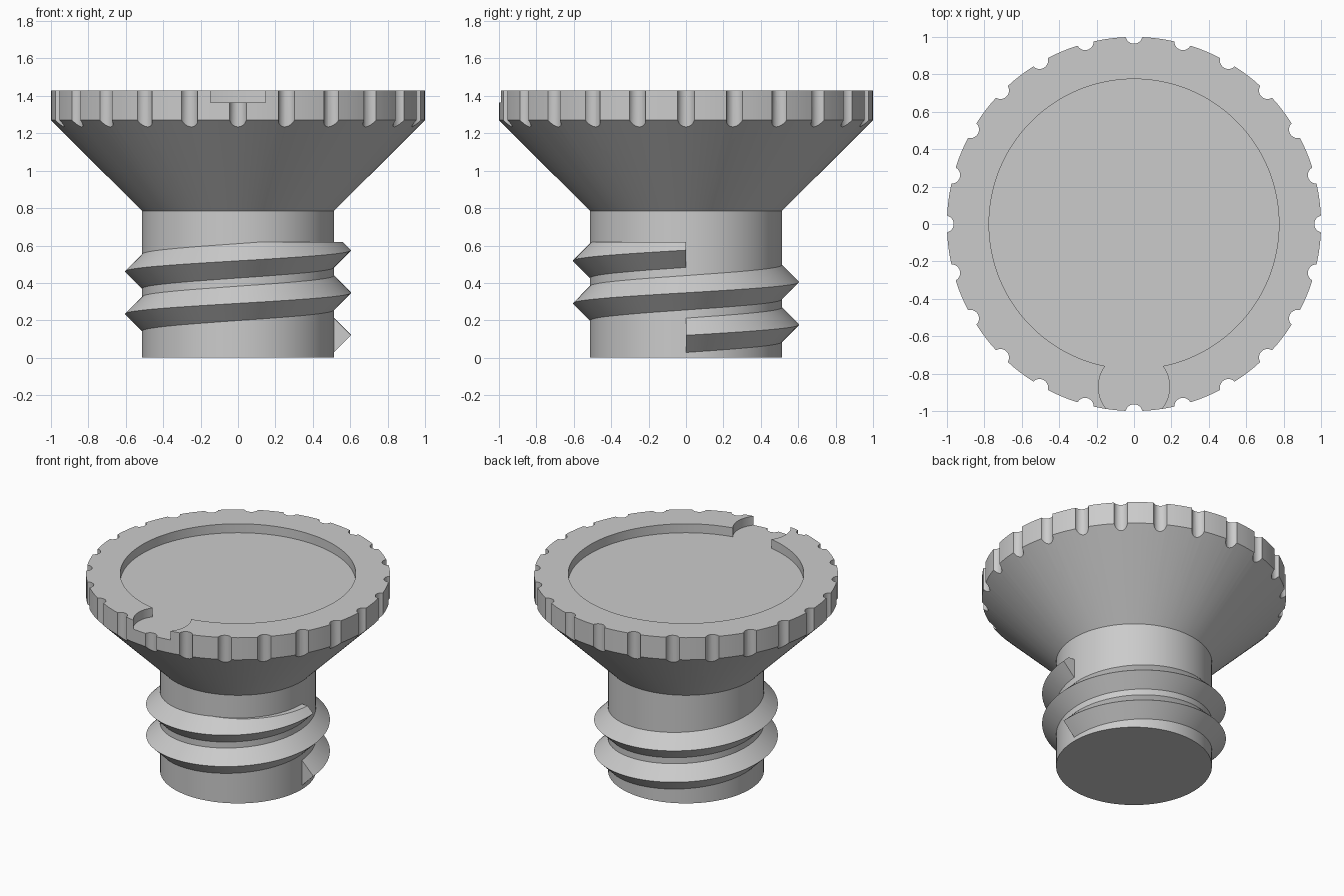
import bpy, bmesh, math
from mathutils import Matrix, Vector

cube = bpy.data.objects.get("Cube")
if cube:
    bpy.data.objects.remove(cube, do_unlink=True)

grey = bpy.data.materials.new("plain grey")
grey.use_nodes = True
COLOUR = (0.6, 0.6, 0.6, 1)
grey.diffuse_color = COLOUR
next(n for n in grey.node_tree.nodes
     if n.type == 'BSDF_PRINCIPLED').inputs["Base Color"].default_value = COLOUR

STEM, RIM, RECESS, FLOOR, TOP = 0.513, 1.0, 0.775, 1.365, 1.43


def make_object(name, bm):
    bmesh.ops.recalc_face_normals(bm, faces=bm.faces[:])
    mesh = bpy.data.meshes.new(name)
    bm.to_mesh(mesh)
    bm.free()
    mesh.materials.append(grey)
    obj = bpy.data.objects.new(name, mesh)
    bpy.context.collection.objects.link(obj)
    return obj


def activate(obj):
    bpy.ops.object.select_all(action='DESELECT')
    obj.select_set(True)
    bpy.context.view_layer.objects.active = obj


def add_cylinder(bm, x, y, radius, low, high, segments):
    bmesh.ops.create_cone(bm, cap_ends=True, segments=segments, radius1=radius,
                          radius2=radius, depth=high - low,
                          matrix=Matrix.Translation((x, y, (low + high) / 2)))


def cut(obj, cutter):
    cutter.hide_render = True
    mod = obj.modifiers.new("cut", 'BOOLEAN')
    mod.operation = 'DIFFERENCE'
    mod.solver = 'EXACT'
    mod.object = cutter
    activate(obj)
    bpy.ops.object.modifier_apply(modifier=mod.name)
    bpy.data.objects.remove(cutter, do_unlink=True)


# Turned body: stem, flared cone, rim and shallow recess
profile = [(0, 0), (STEM, 0), (STEM, 0.785), (RIM, 1.27), (RIM, TOP),
           (RECESS, TOP), (RECESS, FLOOR), (0, FLOOR)]
bm = bmesh.new()
verts = [bm.verts.new((r, 0, z)) for r, z in profile]
edges = [bm.edges.new(pair) for pair in zip(verts, verts[1:])]
bmesh.ops.spin(bm, geom=verts + edges, axis=(0, 0, 1), cent=(0, 0, 0),
               angle=math.tau, steps=144, use_duplicate=False)
bmesh.ops.remove_doubles(bm, verts=bm.verts[:], dist=0.0001)
body = make_object("stopper_body", bm)

# Round finger opening through the front of the rim
bm = bmesh.new()
add_cylinder(bm, 0, -0.87, 0.19, FLOOR, 1.6, 64)
cut(body, make_object("opening_cutter", bm))

# Grip notches around the rim
bm = bmesh.new()
for i in range(24):
    a = math.tau * i / 24
    add_cylinder(bm, 1.01 * math.cos(a), 1.01 * math.sin(a), 0.046, 1.15, 1.6, 24)
cut(body, make_object("notch_cutter", bm))

# Screw thread: two turns of a triangular ridge, trimmed flat at the top
PITCH, STEPS, RIDGE = 0.2275, 96, 0.092
section = [(STEM - 0.03, -RIDGE), (STEM, -RIDGE), (STEM + RIDGE, 0),
           (STEM, RIDGE), (STEM - 0.03, RIDGE)]
bm = bmesh.new()
rings = []
for i in range(2 * STEPS + 1):
    a = math.tau * i / STEPS
    rise = 0.12 + PITCH * i / STEPS
    rings.append([bm.verts.new((r * math.cos(a), r * math.sin(a), rise + z))
                  for r, z in section])
for low, high in zip(rings, rings[1:]):
    for j in range(len(section)):
        k = (j + 1) % len(section)
        bm.faces.new((low[j], low[k], high[k], high[j]))
bm.faces.new(rings[0])
bm.faces.new(rings[-1])
trim = bmesh.ops.bisect_plane(bm, geom=bm.verts[:] + bm.edges[:] + bm.faces[:],
                              plane_co=Vector((0, 0, 0.62)), plane_no=Vector((0, 0, 1)),
                              clear_outer=True)
rim_edges = [e for e in trim["geom_cut"] if isinstance(e, bmesh.types.BMEdge)]
bmesh.ops.holes_fill(bm, edges=rim_edges, sides=0)
thread = make_object("screw_thread", bm)

for obj in (body, thread):
    activate(obj)
    bpy.ops.object.shade_smooth_by_angle(angle=math.radians(30))
